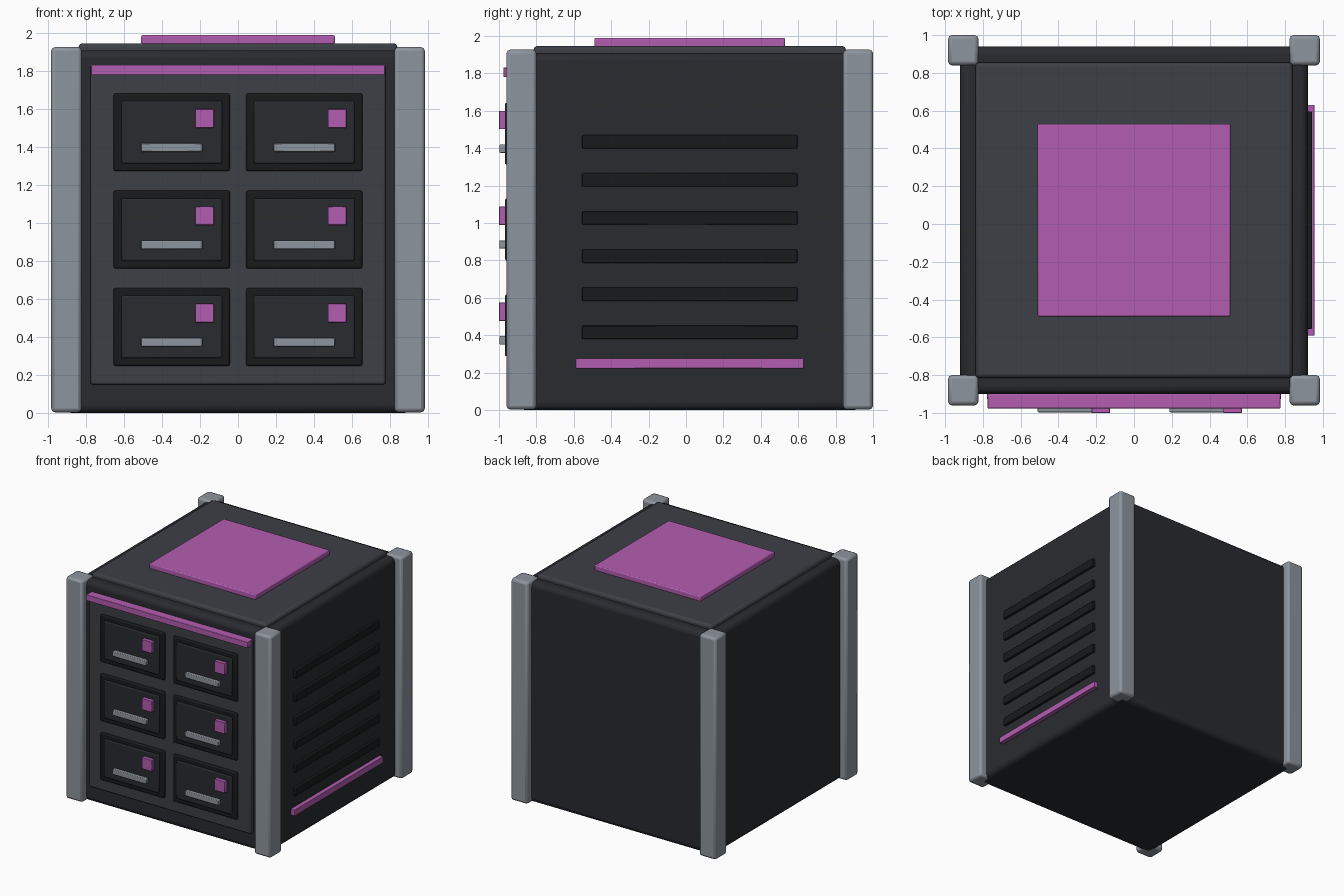
import bpy
import math

if "Cube" in bpy.data.objects:
    bpy.data.objects.remove(bpy.data.objects["Cube"])


def material(name, rgb):
    m = bpy.data.materials.new(name)
    m.diffuse_color = (*rgb, 1)
    m.use_nodes = True
    m.node_tree.nodes["Principled BSDF"].inputs["Base Color"].default_value = m.diffuse_color
    return m


DARK = material("dark_casing", (0.022, 0.024, 0.030))
PANEL = material("slate_panel", (0.045, 0.050, 0.060))
BLACK = material("black_trim", (0.009, 0.010, 0.011))
METAL = material("grey_metal", (0.27, 0.30, 0.34))
PURPLE = material("purple_accent", (0.45, 0.11, 0.44))


def box(name, x, y, z, mat, bevel=0.0, segments=2):
    """Box from (min, max) ranges, with optional rounded edges."""
    ranges = (x, y, z)
    bpy.ops.mesh.primitive_cube_add(size=1, location=[(a + b) / 2 for a, b in ranges])
    ob = bpy.context.object
    ob.name = name
    ob.scale = [b - a for a, b in ranges]
    bpy.ops.object.transform_apply(location=False, rotation=False, scale=True)
    ob.data.materials.append(mat)
    if bevel:
        mod = ob.modifiers.new("rounded_edges", 'BEVEL')
        mod.width = bevel
        mod.segments = segments
        bpy.ops.object.shade_smooth_by_angle(angle=math.radians(40))
    return ob


def span(centre, size):
    return (centre - size / 2, centre + size / 2)


YC = 0.02  # casing centre in depth

# Main casing, lid and glowing top pad
box("casing", span(0, 1.84), span(YC, 1.84), (0, 1.91), DARK, 0.04, 3)
box("lid", span(0, 1.68), span(YC, 1.67), (1.87, 1.947), PANEL, 0.02)
box("top_pad", span(0, 1.02), span(YC, 1.02), (1.94, 1.99), PURPLE, 0.008)

# Corner posts
for sx in (-1, 1):
    for sy in (-1, 1):
        box("corner_post", span(sx * 0.904, 0.16), span(YC + sy * 0.9, 0.16),
            (0.003, 1.927), METAL, 0.02)

# Front panel with accent strip
box("front_panel", span(0, 1.555), (-0.935, -0.88), (0.15, 1.83), PANEL, 0.01)
box("front_strip", span(0, 1.55), (-0.976, -0.90), (1.78, 1.832), PURPLE, 0.004)

# Drawers: frame, face, handle and indicator
for row in range(3):
    z = 0.453 + row * 0.5125
    for x in (-0.349, 0.349):
        box("drawer_frame", span(x, 0.612), (-0.955, -0.92), span(z, 0.41), BLACK, 0.01)
        box("drawer_face", span(x, 0.53), (-0.968, -0.94), span(z, 0.33), DARK, 0.008)
        box("drawer_handle", span(x, 0.322), (-0.997, -0.96), span(z - 0.08, 0.045), METAL, 0.005)
        box("drawer_indicator", span(x + 0.173, 0.098), (-1.0, -0.96), span(z + 0.073, 0.098), PURPLE, 0.003)

# Vents and accent strip on the right side
for i in range(6):
    box("side_vent", (0.90, 0.943), span(YC, 1.15), span(0.415 + i * 0.204, 0.072), BLACK, 0.005)
box("side_strip", (0.90, 0.956), span(YC, 1.22), (0.223, 0.277), PURPLE, 0.004)
